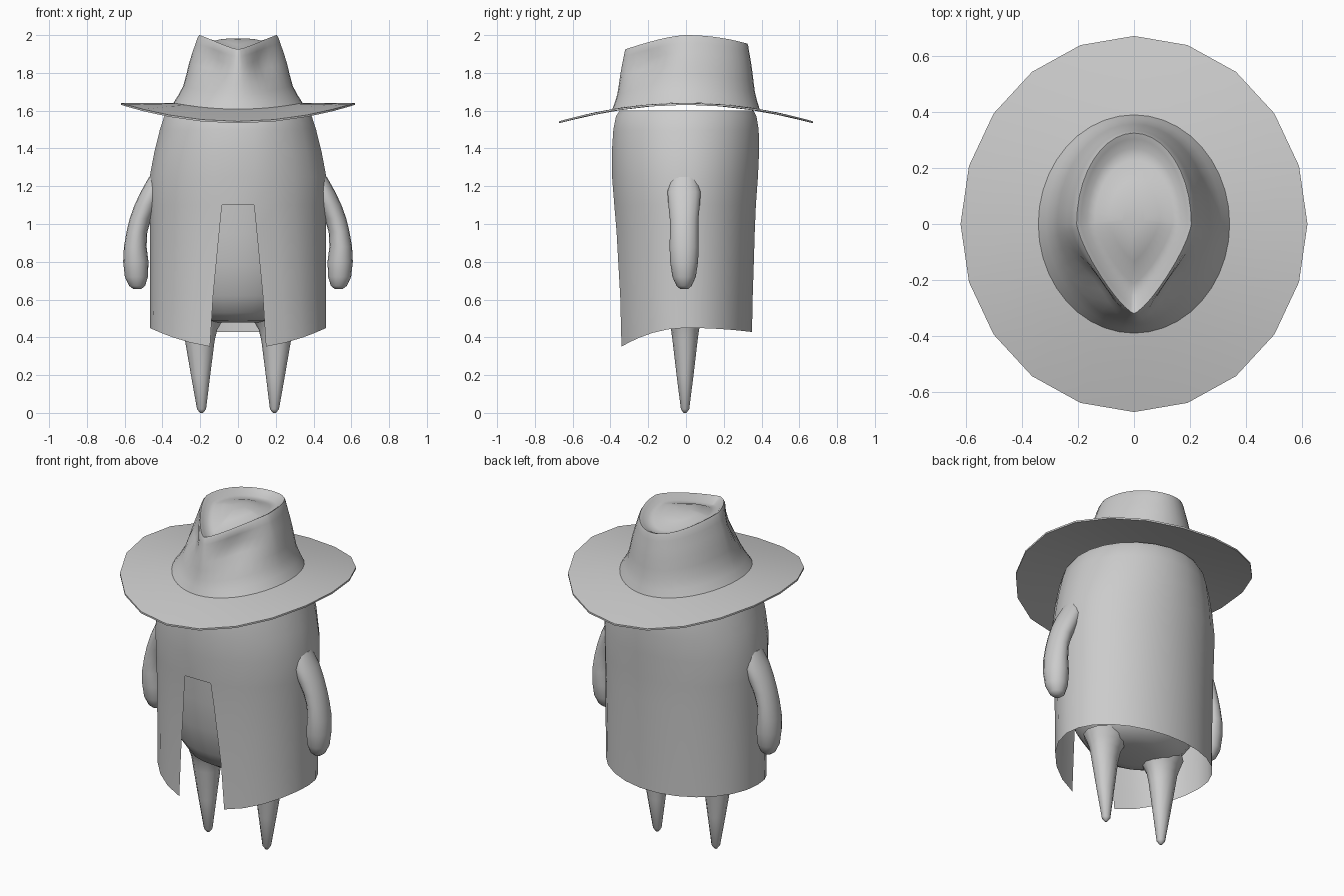
import bpy, bmesh, math
from math import sin, cos, pi

if "Cube" in bpy.data.objects:
    bpy.data.objects.remove(bpy.data.objects["Cube"])

grey = bpy.data.materials.new("plain grey")
grey.diffuse_color = (0.6, 0.6, 0.6, 1)
grey.use_nodes = True
grey.node_tree.nodes["Principled BSDF"].inputs["Base Color"].default_value = grey.diffuse_color


def finish(name, bm, angle=40, recalc=True):
    """Turn a bmesh into a named, smooth shaded object."""
    if recalc:
        bmesh.ops.recalc_face_normals(bm, faces=bm.faces)
    me = bpy.data.meshes.new(name)
    bm.to_mesh(me)
    bm.free()
    me.materials.append(grey)
    ob = bpy.data.objects.new(name, me)
    bpy.context.collection.objects.link(ob)
    bpy.ops.object.select_all(action='DESELECT')
    ob.select_set(True)
    bpy.context.view_layer.objects.active = ob
    bpy.ops.object.shade_smooth_by_angle(angle=math.radians(angle))
    return ob


def loft(rings, caps=(True, True)):
    """Join closed rings of points with quads."""
    bm = bmesh.new()
    rows = [[bm.verts.new(p) for p in r] for r in rings]
    n = len(rows[0])
    for a, b in zip(rows, rows[1:]):
        for i in range(n):
            j = (i + 1) % n
            bm.faces.new((a[i], a[j], b[j], b[i]))
    if caps[0]:
        bm.faces.new(rows[0][::-1])
    if caps[1]:
        bm.faces.new(rows[-1])
    return bm


def ellipse(cx, cy, z, rx, ry, n=20):
    return [(cx + rx * sin(2 * pi * i / n), cy - ry * cos(2 * pi * i / n), z) for i in range(n)]


# Coat: open shell with a slit at the front; rows are z, rx, front ry, back ry
coat_rows = [(0.45, .467, .36, .352), (.62, .467, .363, .356), (.8, .467, .37, .362),
             (.96, .468, .376, .367), (1.1, .47, .386, .373), (1.25, .47, .398, .384),
             (1.38, .445, .40, .39), (1.5, .415, .393, .388), (1.57, .392, .38, .376),
             (1.6, .37, .36, .36)]
SEG = 23
bm = bmesh.new()
grid = []
for k, (z, rx, rf, rb) in enumerate(coat_rows):
    half = .085 + .063 * max(0, (1.1 - z) / .65)
    a0 = math.asin(half / rx)
    row = []
    for i in range(SEG + 1):
        a = a0 + (2 * pi - 2 * a0) * i / SEG
        y = -cos(a) * (rf if cos(a) > 0 else rb)
        dz = 0
        if k == 0:  # hem dips at the front and slightly at the back
            dz = -.11 * (y / .36) ** 2 if y < 0 else -.022 * (y / .352) ** 2
        row.append(bm.verts.new((rx * sin(a), y, z + dz)))
    grid.append(row)
for k in range(len(grid) - 1):
    a, b = grid[k], grid[k + 1]
    for i in range(SEG):
        bm.faces.new((a[i], a[i + 1], b[i + 1], b[i]))
    if coat_rows[k][0] >= 1.1:
        bm.faces.new((a[SEG], a[0], b[0], b[SEG]))
finish("coat", bm, 60, recalc=False)

# Body inside the coat
body_rows = [(.478, .12, .10), (.49, .20, .16), (.53, .28, .225), (.62, .345, .28),
             (.78, .395, .325), (.95, .42, .345), (1.15, .435, .36), (1.3, .43, .37)]
finish("body", loft([ellipse(0, 0, *r, n=24) for r in body_rows]), 60)

# Legs: tapered pegs flaring into the body; rows are z, x, rx, ry
leg_rows = [(0, .193, .008, .008), (.02, .193, .024, .022), (.2, .198, .051, .045),
            (.38, .202, .078, .066), (.44, .20, .09, .074), (.48, .195, .108, .09),
            (.53, .19, .13, .12)]
# Arms: soft drops hanging from the coat sides; rows are z, x, rx, ry
arm_rows = [(.655, .533, .02, .02), (.672, .534, .042, .04), (.72, .538, .061, .062),
            (.8, .541, .067, .074), (.88, .544, .06, .077), (.96, .535, .055, .075),
            (1.03, .515, .058, .076), (1.1, .485, .063, .083), (1.17, .455, .06, .088),
            (1.25, .425, .045, .07)]
for s, side in ((1, "right"), (-1, "left")):
    finish(side + "_leg", loft([ellipse(s * x, -.005, z, rx, ry, 12) for z, x, rx, ry in leg_rows]), 60)
    finish(side + "_arm", loft([ellipse(s * x, -.01, z, rx, ry, 16) for z, x, rx, ry in arm_rows]), 60)


# Hat brim: thin twenty-sided ring bent down at front and back
def brim_ring(rx, ry, off):
    return [(x, y, 1.641 - .097 * (y / .67) ** 2 + off) for x, y, _ in ellipse(0, 0, 0, rx, ry)]


bm = loft([brim_ring(.30, .34, 0), brim_ring(.45, .5, 0), brim_ring(.62, .672, 0),
           brim_ring(.62, .672, -.01), brim_ring(.45, .5, -.01), brim_ring(.30, .34, -.01)], (False, False))
finish("hat_brim", bm, 30)

# Hat crown: oval base rising to a teardrop ridge, with a dented top
N = 40


def ridge(i):
    a = 2 * pi * i / N
    s, c = sin(a), cos(a)
    if c > 0:  # pinched front
        p = 2 / 1.3
        x, y = math.copysign(abs(s) ** p, s) * .205, -.32 * c ** p
        return x, y, 2 - .075 * (-y / .32) ** 1.5
    return .205 * s, -.325 * c, 2 - .045 * c * c


def crown_ring(h, f):
    """h is the height share and f the share of the way from base to ridge."""
    out = []
    for i in range(N):
        a = 2 * pi * i / N
        bx, by = .342 * sin(a), -.39 * cos(a)
        bz = 1.641 - .097 * (by / .67) ** 2
        rx, ry, rz = ridge(i)
        d = min(a, 2 * pi - a)
        dent = 1 - .17 * math.exp(-((d - .75) / .35) ** 2 - ((h - .68) / .2) ** 2)
        out.append(((bx + (rx - bx) * f) * dent, (by + (ry - by) * f) * dent, bz + (rz - bz) * h))
    return out


def top_ring(f, drop, flat):
    """Ring inside the ridge, sunk by drop and blended towards the dome height."""
    out = []
    for i in range(N):
        x, y, z = ridge(i)
        z = z + (1.983 - z) * flat - drop
        out.append((x * f, y * f + .02 * (1 - f), z))
    return out


rings = [crown_ring(*p) for p in ((0, 0), (.12, .2), (.25, .38), (.42, .5), (.58, .6), (.74, .73),
                                  (.88, .86), (.96, .93), (1, 1))]
rings += [top_ring(*p) for p in ((.93, .008, 0), (.82, .028, .05), (.68, .03, .2), (.45, .012, .6),
                                 (.2, .001, .95))]
finish("hat_crown", loft(rings, (False, True)), 60)
